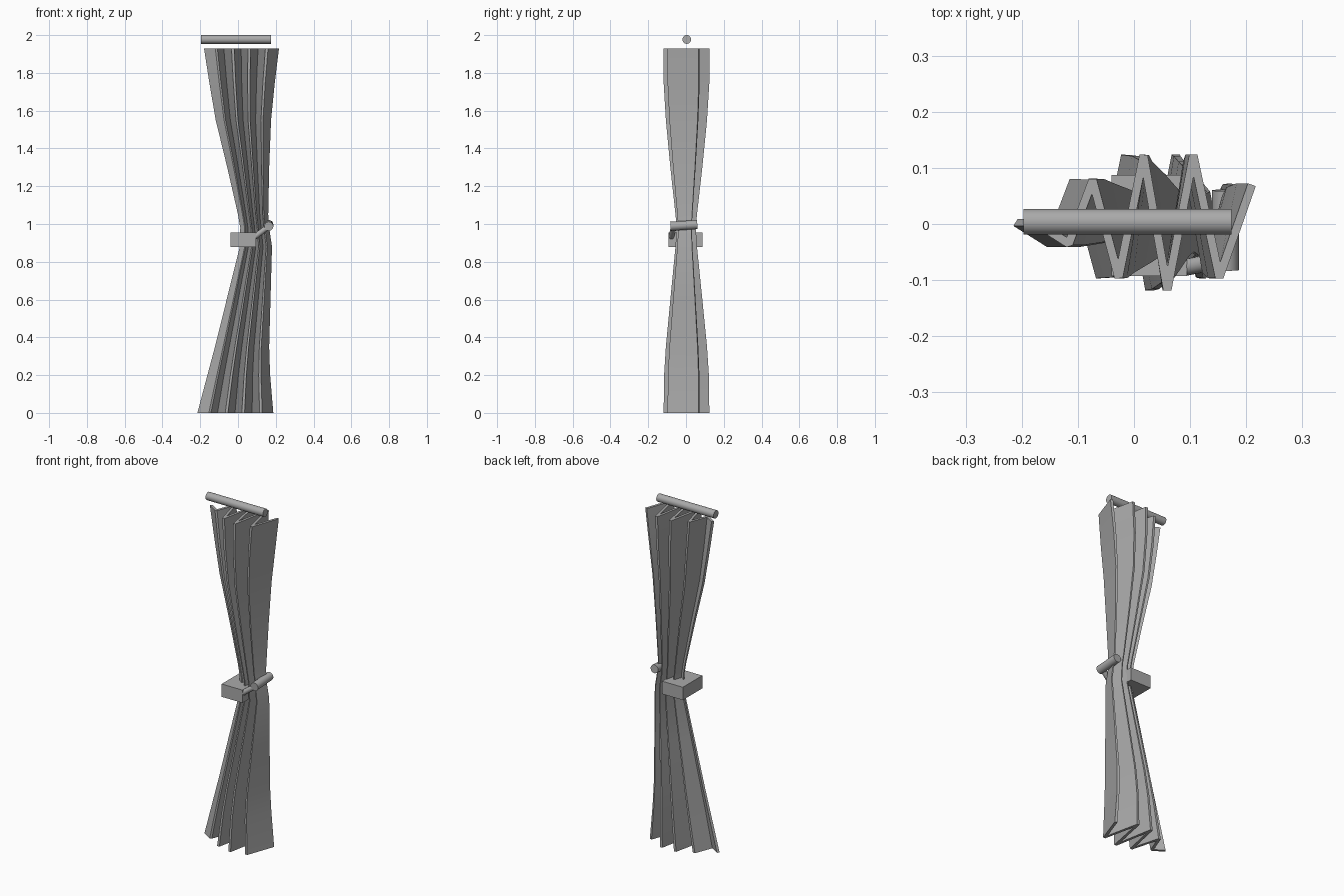
import bpy, bmesh
from mathutils import Vector

cube = bpy.data.objects.get("Cube")
if cube:
    bpy.data.objects.remove(cube)

grey = bpy.data.materials.new("plain_grey")
grey.use_nodes = True
tone = (0.4, 0.4, 0.4, 1)
grey.diffuse_color = tone
grey.node_tree.nodes["Principled BSDF"].inputs["Base Color"].default_value = tone


def finish(obj, name):
    obj.name = name
    obj.data.materials.append(grey)
    bpy.ops.object.select_all(action='DESELECT')
    obj.select_set(True)
    bpy.context.view_layer.objects.active = obj
    bpy.ops.object.shade_smooth_by_angle(angle=0.5)


def bar(name, start, end, radius, sides=32):
    a, b = Vector(start), Vector(end)
    bpy.ops.mesh.primitive_cylinder_add(
        vertices=sides, radius=radius, depth=(b - a).length, location=(a + b) / 2,
        rotation=(b - a).to_track_quat('Z', 'Y').to_euler())
    finish(bpy.context.object, name)


# Pleated cross-section: (fraction of width, depth) along the cloth
PLEATS = [(0, 0.003), (.155, -.035), (.265, .078), (.385, -.095), (.5, .122),
          (.61, -.117), (.73, .122), (.85, -.095), (1, .07)]
# Height, left edge, right edge, depth scale
STATIONS = [(0, -.215, .187, 1), (.2, -.162, .17, .98), (.35, -.122, .165, .9),
            (.6, -.06, .172, .7), (.88, .01, .18, .47), (.98, .012, .165, .42),
            (1.05, 0, .16, .47), (1.3, -.057, .165, .7), (1.55, -.118, .175, .9),
            (1.75, -.152, .195, 1), (1.93, -.18, .217, 1)]
WIDTH, HALF = 0.39, 0.0075


def cloth_outline():
    """Closed outline of the folded strip, bevelled outside and mitred inside each fold."""
    pts = [Vector((f * WIDTH, y)) for f, y in PLEATS]
    dirs = [(q - p).normalized() for p, q in zip(pts, pts[1:])]
    normals = [Vector((-d.y, d.x)) for d in dirs]
    sides = {1: [], -1: []}
    for s, line in sides.items():
        line.append(pts[0] + normals[0] * s * HALF)
        for i in range(1, len(pts) - 1):
            n0, n1 = normals[i - 1], normals[i]
            turn = dirs[i - 1].cross(dirs[i])
            if turn * s > 0:
                line.append(pts[i] + (n0 + n1) * s * HALF / (1 + n0.dot(n1)))
            else:
                line += [pts[i] + n0 * s * HALF, pts[i] + n1 * s * HALF]
        line.append(pts[-1] + normals[-1] * s * HALF)
    return sides[-1] + sides[1][::-1]


# Curtain: the outline lofted through the stations
bm = bmesh.new()
outline = cloth_outline()
low = min(p.x for p in outline)
span = max(p.x for p in outline) - low
rings = []
for z, left, right, depth in STATIONS:
    rings.append([bm.verts.new((left + (p.x - low) / span * (right - left), p.y * depth, z))
                  for p in outline])
for r0, r1 in zip(rings, rings[1:]):
    for i in range(len(outline)):
        j = (i + 1) % len(outline)
        bm.faces.new((r0[i], r0[j], r1[j], r1[i]))
bm.faces.new(rings[0][::-1])
bm.faces.new(rings[-1])
bmesh.ops.recalc_face_normals(bm, faces=bm.faces)
mesh = bpy.data.meshes.new("curtain")
bm.to_mesh(mesh)
bm.free()
curtain = bpy.data.objects.new("curtain", mesh)
bpy.context.collection.objects.link(curtain)
finish(curtain, "curtain")

# Rail above the cloth
bar("curtain_rail", (-.197, .004, 1.977), (.174, .004, 1.977), .023)

# Tie block around the waist, with its cord and peg
bpy.ops.mesh.primitive_cube_add(size=1, location=(.027, -.003, .917))
block = bpy.context.object
block.scale = (.135, .18, .075)
finish(block, "tie_block")
bar("tie_cord", (.088, -.078, .932), (.15, -.066, .978), .015, 16)
bar("tie_peg", (.163, -.082, .988), (.163, .06, .997), .024)
